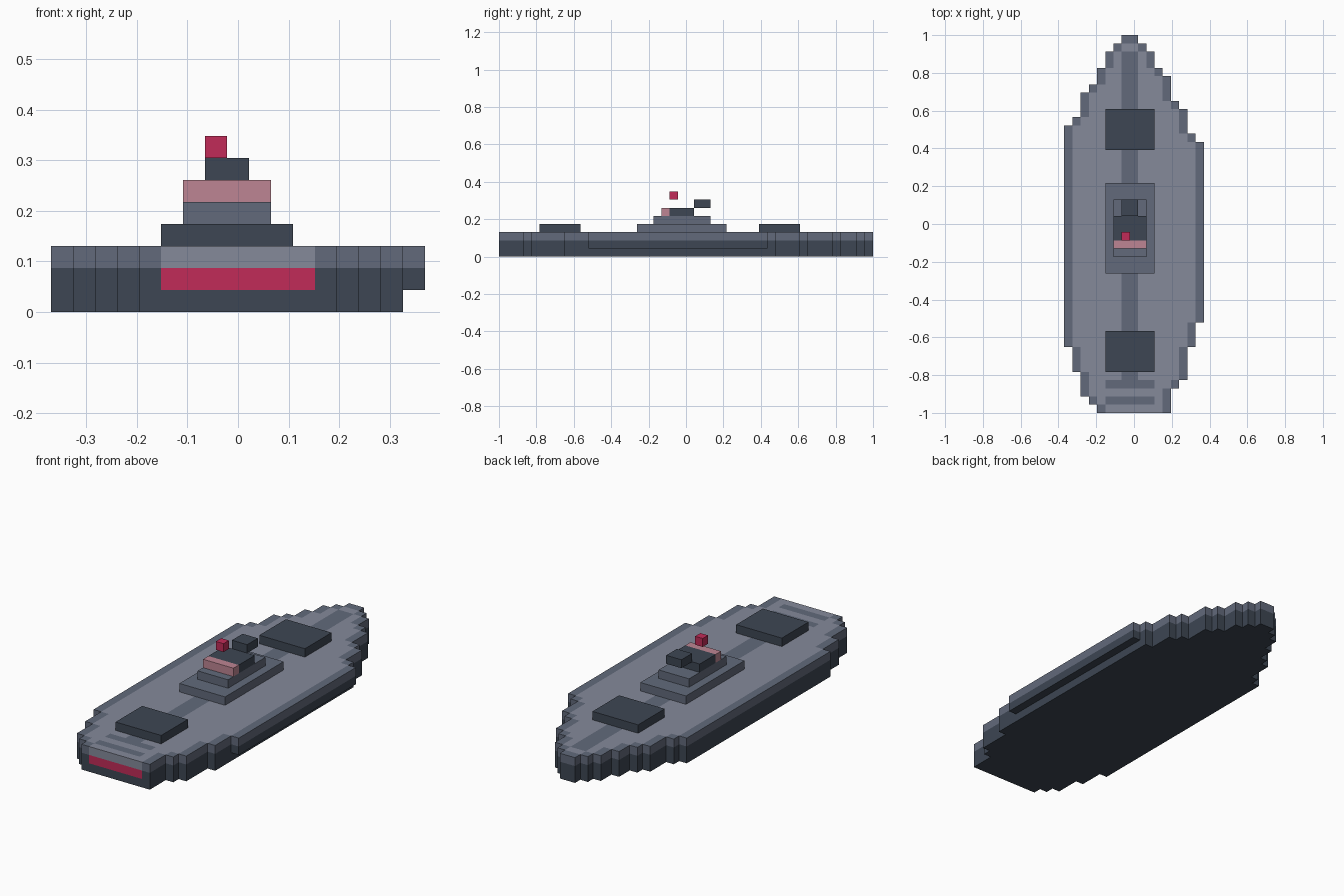
import bpy, bmesh, math
from mathutils import Vector

cube = bpy.data.objects.get("Cube")
if cube:
    bpy.data.objects.remove(cube, do_unlink=True)

U = 2 / 46                      # block size
ORIGIN = Vector((-8.5, -23, 0))


def linear(c):
    return c / 12.92 if c <= 0.04045 else ((c + 0.055) / 1.055) ** 2.4


def material(name, code):
    rgb = [linear(int(code[k:k + 2], 16) / 255) for k in (0, 2, 4)]
    m = bpy.data.materials.new(name)
    m.use_nodes = True
    m.diffuse_color = (*rgb, 1)
    m.node_tree.nodes["Principled BSDF"].inputs["Base Color"].default_value = (*rgb, 1)
    return m


DARK, MID, LIGHT, RED, PINK = range(5)
MATS = [material("dark slate", "3d4653"), material("mid grey", "626a7b"),
        material("light grey", "858a9a"), material("crimson", "c12b58"),
        material("dusty pink", "bd8593")]


def add_object(name, bm, mats):
    mesh = bpy.data.meshes.new(name)
    bm.to_mesh(mesh)
    bm.free()
    for m in mats:
        mesh.materials.append(m)
    obj = bpy.data.objects.new(name, mesh)
    bpy.context.scene.collection.objects.link(obj)
    return obj


def block(name, x, y, z, mat):
    """Box spanning block ranges x, y, z (start, end)."""
    bm = bmesh.new()
    bmesh.ops.create_cube(bm, size=1)
    for v in bm.verts:
        g = [r[0] if c < 0 else r[1] for c, r in zip(v.co, (x, y, z))]
        v.co = (Vector(g) + ORIGIN) * U
    return add_object(name, bm, [MATS[mat]])


# Hull plan: first and last row of each column, from -x to +x
PLAN = [(8, 35), (5, 36), (2, 39), (1, 40), (0, 42), (0, 44), (0, 45), (0, 46), (0, 46),
        (0, 45), (0, 44), (0, 42), (0, 41), (3, 38), (4, 37), (8, 34), (11, 33)]


def in_plan(i, j):
    return 0 <= i < 17 and PLAN[i][0] <= j < PLAN[i][1]


def in_hull(i, j, k):
    # the outermost +x column overhangs the lowest layer
    return 0 <= k < 3 and in_plan(i, j) and not (i == 16 and k == 0)


def hull_colour(i, j, k, d):
    panel = 5 <= i <= 11 and j == 0
    if k == 1 and panel and d.y < 0:
        return RED
    if k < 2:
        return DARK
    if d.z > 0:
        if i in (7, 8) and 4 <= j < 44:
            return MID                                   # centre line
        if 5 <= i <= 10 and j in (1, 3):
            return MID                                   # end stripes
        inner = all(in_plan(i + a, j + b) or (panel and b < 0)
                    for a, b in ((1, 0), (-1, 0), (0, 1), (0, -1)))
        return LIGHT if inner else MID
    return LIGHT if panel and d.y < 0 else MID


# Hull: outer block faces only, then merged into large flat panels
bm = bmesh.new()
DIRS = [Vector(s * a for a in axis) for axis in ((1, 0, 0), (0, 1, 0), (0, 0, 1)) for s in (1, -1)]
for i in range(17):
    for j in range(46):
        for k in range(3):
            if not in_hull(i, j, k):
                continue
            centre = Vector((i + 0.5, j + 0.5, k + 0.5)) + ORIGIN
            for d in DIRS:
                if in_hull(i + int(d.x), j + int(d.y), k + int(d.z)):
                    continue
                a = Vector((d.y, d.z, d.x))
                b = d.cross(a)
                pts = [centre + (d + a * s + b * t) / 2
                       for s, t in ((-1, -1), (1, -1), (1, 1), (-1, 1))]
                f = bm.faces.new([bm.verts.new(p * U) for p in pts])
                f.material_index = hull_colour(i, j, k, d)
bmesh.ops.remove_doubles(bm, verts=bm.verts, dist=U / 100)
bmesh.ops.dissolve_limit(bm, angle_limit=math.radians(1), verts=bm.verts, edges=bm.edges,
                         delimit={'MATERIAL'})
add_object("hull", bm, MATS)

# Low deck boxes fore and aft
block("front_deck_box", (5, 11), (5, 10), (3, 4), DARK)
block("rear_deck_box", (5, 11), (32, 37), (3, 4), DARK)

# Stepped superstructure
block("lower_house", (5, 11), (17, 28), (3, 4), MID)
block("upper_house", (6, 10), (19, 26), (4, 5), MID)
block("bridge_window", (6, 10), (20, 21), (5, 6), PINK)
block("bridge", (6, 10), (21, 24), (5, 6), DARK)
block("funnel", (7, 9), (24, 26), (6, 7), DARK)
block("beacon", (7, 8), (21, 22), (7, 8), RED)
